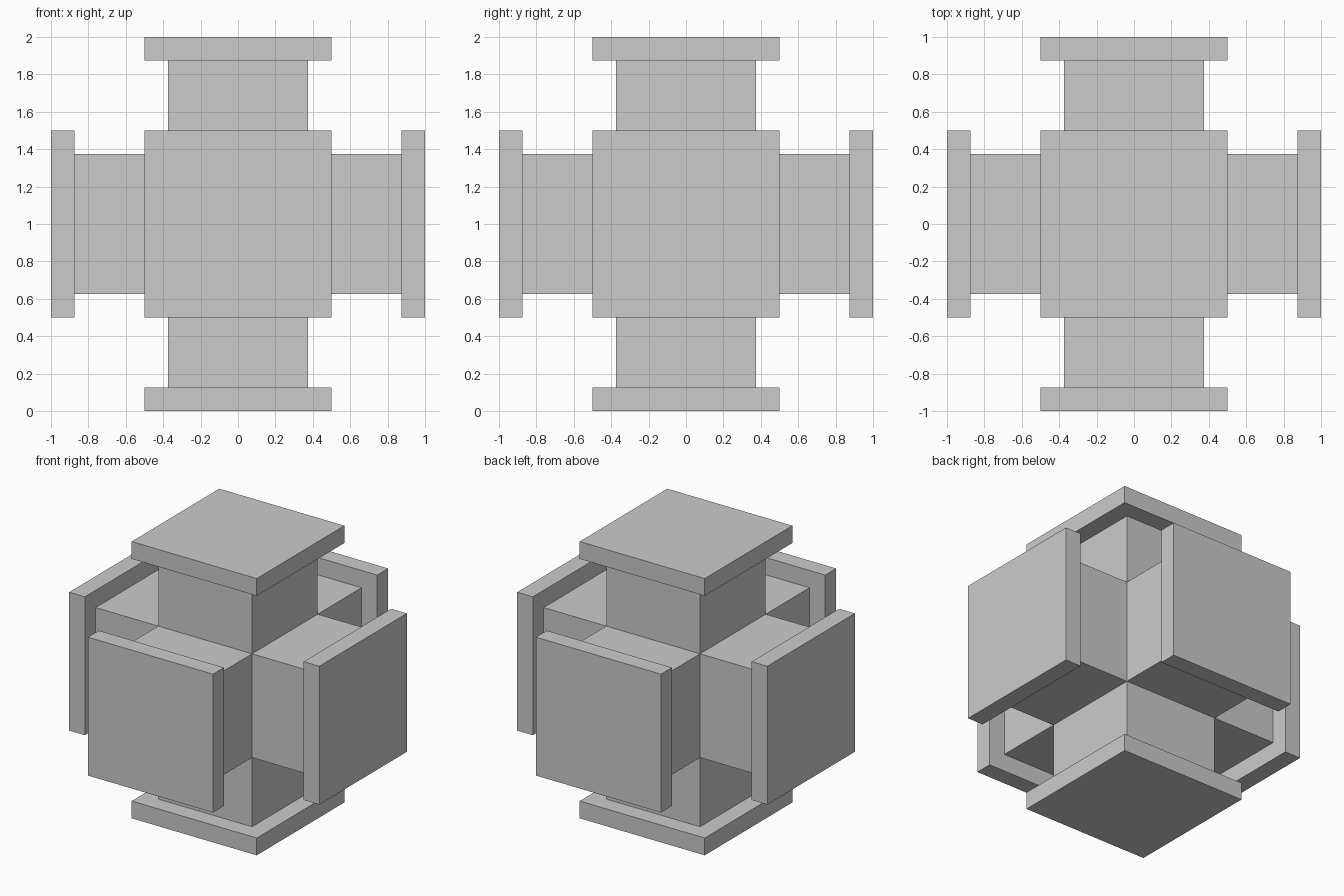
import bpy, bmesh
from mathutils import Vector

if "Cube" in bpy.data.objects:
    bpy.data.objects.remove(bpy.data.objects["Cube"])

CENTRE = Vector((0, 0, 1))
ARM = 0.375    # half-width of the square arms
PLATE = 0.5    # half-width of the end plates

# Core cube at the crossing of the arms
bm = bmesh.new()
bmesh.ops.create_cube(bm, size=2 * ARM)
caps = list(bm.faces)
axes = [f.normal.copy() for f in caps]


def extrude_caps(caps, half, dist):
    """Extrude all six caps, each to a square of given half-width and distance."""
    new = bmesh.ops.extrude_discrete_faces(bm, faces=caps)["faces"]
    for face in new:
        centre = face.calc_center_median()
        axis = max(axes, key=centre.dot)
        for v in face.verts:
            side = v.co - centre
            v.co = axis * dist + Vector([half * (s > 0) - half * (s < 0) if abs(s) > 1e-4 else 0
                                         for s in side])
    return new


# Arms, plate undersides, plate edges
for half, dist in ((ARM, 0.875), (PLATE, 0.875), (PLATE, 1.0)):
    caps = extrude_caps(caps, half, dist)

bmesh.ops.translate(bm, verts=bm.verts, vec=CENTRE)
bmesh.ops.recalc_face_normals(bm, faces=bm.faces)

mesh = bpy.data.meshes.new("six_way_block")
bm.to_mesh(mesh)
bm.free()
bpy.context.collection.objects.link(bpy.data.objects.new("six_way_block", mesh))
